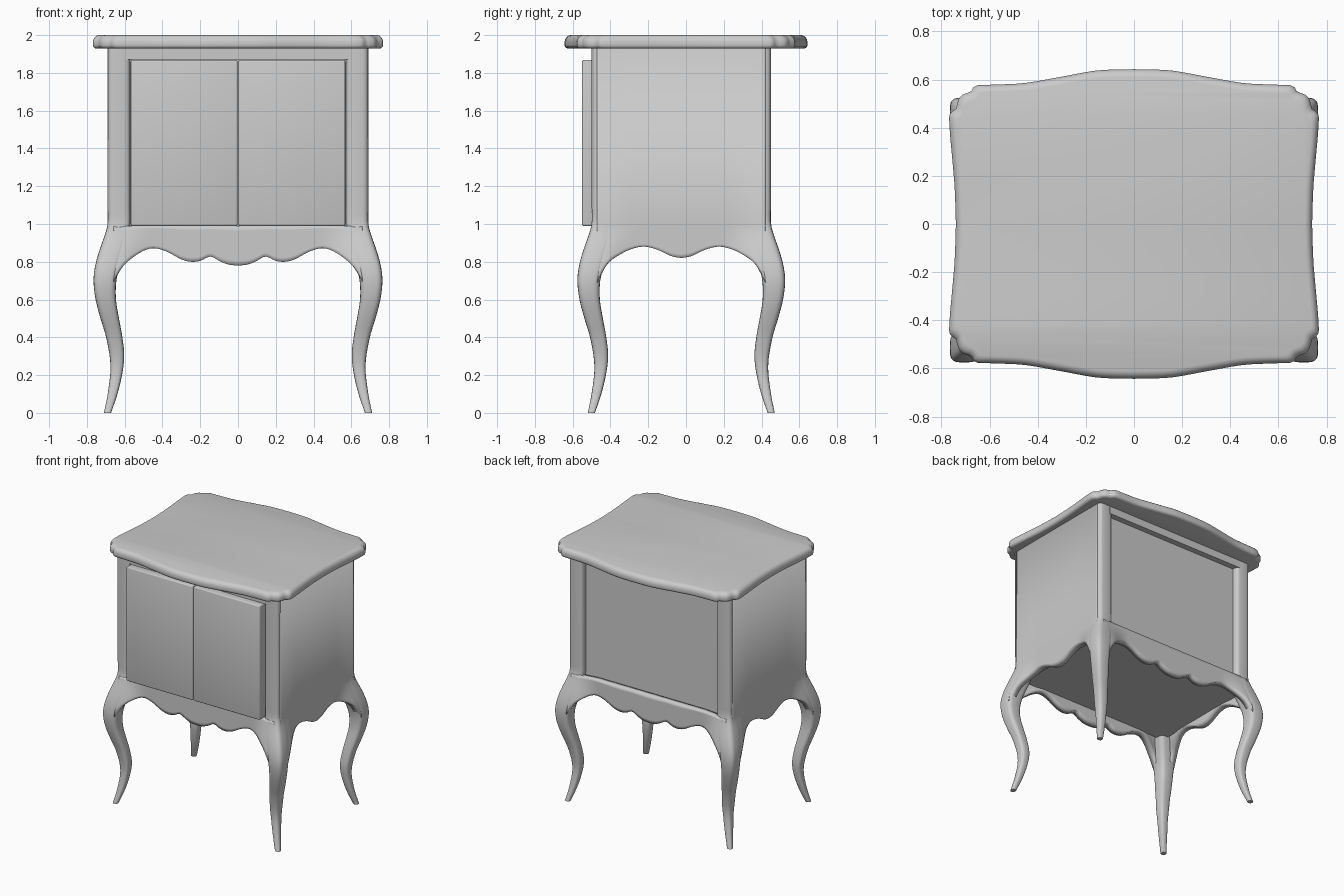
import bpy, bmesh, math
from mathutils import Vector

if "Cube" in bpy.data.objects:
    bpy.data.objects.remove(bpy.data.objects["Cube"])

HX, HY, CY = 0.69, 0.475, -0.025      # body half sizes and centre in y
TOP = 1.93


def smooth(pts, x):
    """Hermite curve through (x, value) points sorted by x."""
    if x <= pts[0][0]:
        return pts[0][1]
    if x >= pts[-1][0]:
        return pts[-1][1]
    slope = lambda a, b: (b[1] - a[1]) / (b[0] - a[0])
    i = max(k for k in range(len(pts) - 1) if pts[k][0] <= x)
    p, q = pts[i], pts[i + 1]
    m0 = slope(pts[max(i - 1, 0)], q)
    m1 = slope(p, pts[min(i + 2, len(pts) - 1)])
    h = q[0] - p[0]
    t = (x - p[0]) / h
    return ((2*t**3 - 3*t**2 + 1) * p[1] + (t**3 - 2*t**2 + t) * h * m0
            + (3*t**2 - 2*t**3) * q[1] + (t**3 - t**2) * h * m1)


def finish(name, bm, angle=40, recalc=True):
    if recalc:
        bmesh.ops.recalc_face_normals(bm, faces=bm.faces)
    me = bpy.data.meshes.new(name)
    bm.to_mesh(me)
    bm.free()
    ob = bpy.data.objects.new(name, me)
    bpy.context.collection.objects.link(ob)
    bpy.ops.object.select_all(action='DESELECT')
    ob.select_set(True)
    bpy.context.view_layer.objects.active = ob
    bpy.ops.object.shade_smooth_by_angle(angle=math.radians(angle))
    return ob


def loft(name, rings, angle=40):
    bm = bmesh.new()
    loops = [[bm.verts.new(p) for p in ring] for ring in rings]
    n = len(loops[0])
    for a, b in zip(loops, loops[1:]):
        for i in range(n):
            j = (i + 1) % n
            bm.faces.new((a[i], a[j], b[j], b[i]))
    bm.faces.new(loops[0])
    bm.faces.new(loops[-1])
    return finish(name, bm, angle)


def box(name, x, y, z, bevel=0):
    bm = bmesh.new()
    bmesh.ops.create_cube(bm, size=1)
    for v in bm.verts:
        v.co = [(r[0] + r[1]) / 2 + c * (r[1] - r[0]) for c, r in zip(v.co, (x, y, z))]
    if bevel:
        bmesh.ops.bevel(bm, geom=bm.edges[:], offset=bevel, segments=3,
                        profile=0.5, affect='EDGES')
    return finish(name, bm)


# Leg side profile: distance outside the body face, by height
OUTER = [(0, .02), (.1, 0), (.25, -.015), (.4, .008), (.5, .038), (.6, .064),
         (.7, .075), (.78, .066), (.86, .044), (.94, .016), (1.0, 0), (1.1, 0), (TOP, 0)]
INNER = [(0, -.018), (.1, -.052), (.2, -.076), (.3, -.088), (.4, -.078), (.5, -.06),
         (.6, -.044), (.7, -.046), (.8, -.07), (.9, -.1), (1.0, -.12), (1.1, -.12), (TOP, -.12)]


# Cabriole legs running up into rounded corner posts
def leg(name, sx, sy):
    rings = []
    for z in [i * .035 for i in range(32)] + [TOP]:
        o, i = smooth(OUTER, z), smooth(INNER, z)
        c, r = (o + i) / 2, (o - i) / 2
        e = 2 / (2.6 + 1.6 * min(z, 1))
        ring = []
        for k in range(28):
            a = math.tau * k / 28
            u = math.copysign(abs(math.cos(a)) ** e, math.cos(a)) * r
            v = math.copysign(abs(math.sin(a)) ** e, math.sin(a)) * r
            ring.append((sx * (HX + c + u), CY + sy * (HY + c + v), z))
        rings.append(ring)
    loft(name, rings, 50)


for sx, side in ((-1, "left"), (1, "right")):
    for sy, end in ((-1, "front"), (1, "back")):
        leg(f"{end}_{side}_leg", sx, sy)

# Scalloped lower edges, half width outwards from the middle
FRONT_EDGE = [(0, .78), (.05, .785), (.1, .805), (.145, .828), (.2, .805), (.25, .8),
              (.3, .813), (.38, .855), (.45, .872), (.51, .853), (.585, .8), (.63, .75), (.66, .69)]
SIDE_EDGE = [(0, .82), (.05, .829), (.13, .865), (.2, .88), (.27, .865), (.33, .835),
             (.38, .8), (.415, .755), (.445, .69)]


# Apron panels that swell outwards to meet the knees
def panel(name, edge, half, dist, top, turn):
    bm = bmesh.new()
    nu, lim = 80, edge[-1][0]
    cols = []
    for i in range(nu + 1):
        u = lim * (2 * i / nu - 1)
        low = smooth(edge, abs(u))
        t = min(max((abs(u) - (half - .26)) / .2, 0), 1)
        blend = t * t * (3 - 2 * t)
        zs = [low + (.99 - low) * k / 8 for k in range(9)]
        if top > .99:
            zs.append(top)
        cols.append([bm.verts.new((u, -dist - .92 * blend * smooth(OUTER, z), z)) for z in zs])
    for a, b in zip(cols, cols[1:]):
        for k in range(len(a) - 1):
            bm.faces.new((a[k], b[k], b[k + 1], a[k + 1]))
    ob = finish(name, bm, 40, recalc=False)
    ob.location.y = CY
    ob.rotation_euler.z = turn
    mod = ob.modifiers.new("thickness", 'SOLIDIFY')
    mod.thickness, mod.offset = .05, -1


panel("front_apron", FRONT_EDGE, HX, HY, .99, 0)
panel("back_apron", FRONT_EDGE, HX, HY, .99, math.pi)
panel("right_side", SIDE_EDGE, HY, HX, TOP, math.pi / 2)
panel("left_side", SIDE_EDGE, HY, HX, TOP, -math.pi / 2)

# Carcass: floor, rails and recessed panels
box("floor", (-.65, .65), (-.46, .41), (.89, .94))
box("front_rail", (-.6, .6), (-.5, -.45), (1.87, TOP))
box("back_rail", (-.6, .6), (.4, .45), (1.87, TOP))
box("back_panel", (-.6, .6), (.38, .405), (.93, TOP))
box("front_panel", (-.6, .6), (-.475, -.45), (.93, TOP))

# Doors
box("left_door", (-.568, -.003), (-.55, -.474), (.99, 1.868), .008)
box("right_door", (.003, .568), (-.55, -.474), (.99, 1.868), .008)

# Serpentine top with notched corners and a rounded edge
BOW = [(0, .643), (.15, .638), (.3, .612), (.45, .586), (.55, .58), (.65, .577)]
WAIST = [(0, .74), (.15, .745), (.28, .756), (.38, .765), (.44, .768)]
quad = [(x, smooth(BOW, x)) for x in [.65 * i / 16 for i in range(17)]]
quad += [(.667, .568), (.675, .552), (.69, .545), (.713, .537), (.728, .52),
         (.735, .498), (.74, .478), (.755, .468), (.766, .455)]
quad += [(smooth(WAIST, y), y) for y in [.44 * i / 10 for i in range(10, -1, -1)]]
outline = (quad[:-1] + [(x, -y) for x, y in quad[:0:-1]]
           + [(-x, -y) for x, y in quad[:-1]] + [(-x, y) for x, y in quad[:0:-1]])
rings = []
for z, inset in ((1.928, .02), (1.931, .01), (1.938, .002), (1.948, 0), (1.966, 0),
                 (1.978, .003), (1.988, .009), (1.996, .018), (2.0, .03)):
    kx, ky = 1 - inset / .76, 1 - inset / .6
    rings.append([(x * kx, y * ky, z) for x, y in outline])
loft("table_top", rings, 45)
